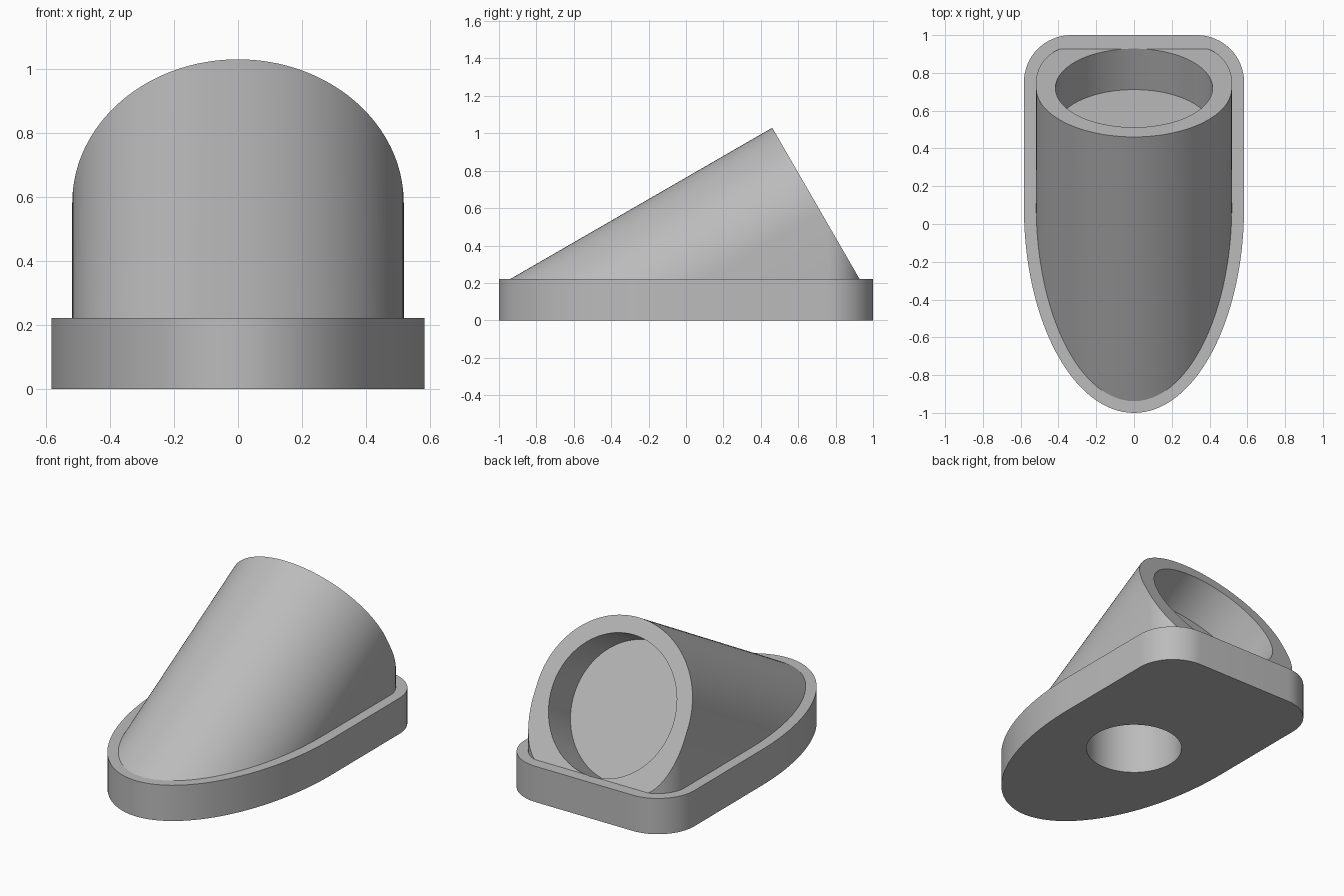
import bpy, bmesh, math
from mathutils import Matrix, Vector

cube = bpy.data.objects.get("Cube")
if cube:
    bpy.data.objects.remove(cube, do_unlink=True)

RADIUS = 0.518       # tilted socket
BORE = 0.416
BASE_TOP = 0.222
TILT = math.radians(30)

grey = bpy.data.materials.new("plain_grey")
grey.use_nodes = True
colour = (0.5, 0.5, 0.5, 1)
grey.diffuse_color = colour
grey.node_tree.nodes["Principled BSDF"].inputs["Base Color"].default_value = colour

# Frame at the centre of the socket mouth: local z runs out along the bore
axis = Vector((0, math.cos(TILT), math.sin(TILT)))
up = Vector((0, -math.sin(TILT), math.cos(TILT)))
mouth = Matrix.Translation((0, 0.72, 0.581)) @ Matrix(
    (Vector((-1, 0, 0)), up, axis)).transposed().to_4x4()


def arc(cx, cy, rx, ry, start, end, steps):
    angles = [math.radians(start + (end - start) * i / steps) for i in range(steps + 1)]
    return [(cx + rx * math.cos(a), cy + ry * math.sin(a)) for a in angles]


def prism(name, profile, low, high, frame=Matrix()):
    """Extrude a closed profile from low to high along the frame's z axis."""
    bm = bmesh.new()
    face = bm.faces.new([bm.verts.new((x, y, low)) for x, y in profile])
    top = bmesh.ops.extrude_face_region(bm, geom=[face])["geom"]
    bmesh.ops.translate(bm, vec=(0, 0, high - low),
                        verts=[v for v in top if isinstance(v, bmesh.types.BMVert)])
    bmesh.ops.transform(bm, matrix=frame, verts=bm.verts)
    bmesh.ops.recalc_face_normals(bm, faces=bm.faces)
    mesh = bpy.data.meshes.new(name)
    bm.to_mesh(mesh)
    bm.free()
    mesh.materials.append(grey)
    obj = bpy.data.objects.new(name, mesh)
    bpy.context.collection.objects.link(obj)
    return obj


def combine(target, tool, operation):
    """Apply a boolean and discard the tool."""
    mod = target.modifiers.new(operation, "BOOLEAN")
    mod.operation, mod.object, mod.solver = operation, tool, "EXACT"
    bpy.context.view_layer.objects.active = target
    bpy.ops.object.modifier_apply(modifier=mod.name)
    bpy.data.objects.remove(tool, do_unlink=True)


def back_corners(half_width, back, r):
    return (arc(half_width - r, back - r, r, r, 0, 90, 16)
            + arc(r - half_width, back - r, r, r, 90, 180, 16))


# Base plate: elliptical front, straight sides, rounded back corners
base = prism("angled_socket_mount",
             back_corners(0.583, 1, 0.25) + arc(0, 0.09, 0.583, 1.09, 180, 360, 64),
             0, BASE_TOP)

# Socket body: arched section swept along the tilt, with upright sides
body = prism("socket_body",
             arc(0, 0, RADIUS, RADIUS, 0, 180, 64) + [(-RADIUS, -1.2), (RADIUS, -1.2)],
             -2.2, 0, mouth)
clip = prism("body_footprint",
             back_corners(0.519, 0.937, 0.19) + [(-0.519, -1.2), (0.519, -1.2)],
             BASE_TOP - 0.02, 1.3)
combine(body, clip, "INTERSECT")
combine(base, body, "UNION")

# Blind bore in the mouth, and round hole up through the underside
bore = prism("bore_cutter", arc(0, 0, BORE, BORE, 0, 357.1875, 127), -0.25, 0.3, mouth)
combine(base, bore, "DIFFERENCE")
hole = prism("hole_cutter", arc(0, 0, 0.278, 0.278, 0, 356.25, 95), -0.2, 0.4)
combine(base, hole, "DIFFERENCE")

# Smooth curved walls, crisp rims
base.select_set(True)
bpy.context.view_layer.objects.active = base
bpy.ops.object.shade_smooth_by_angle(angle=math.radians(30))
